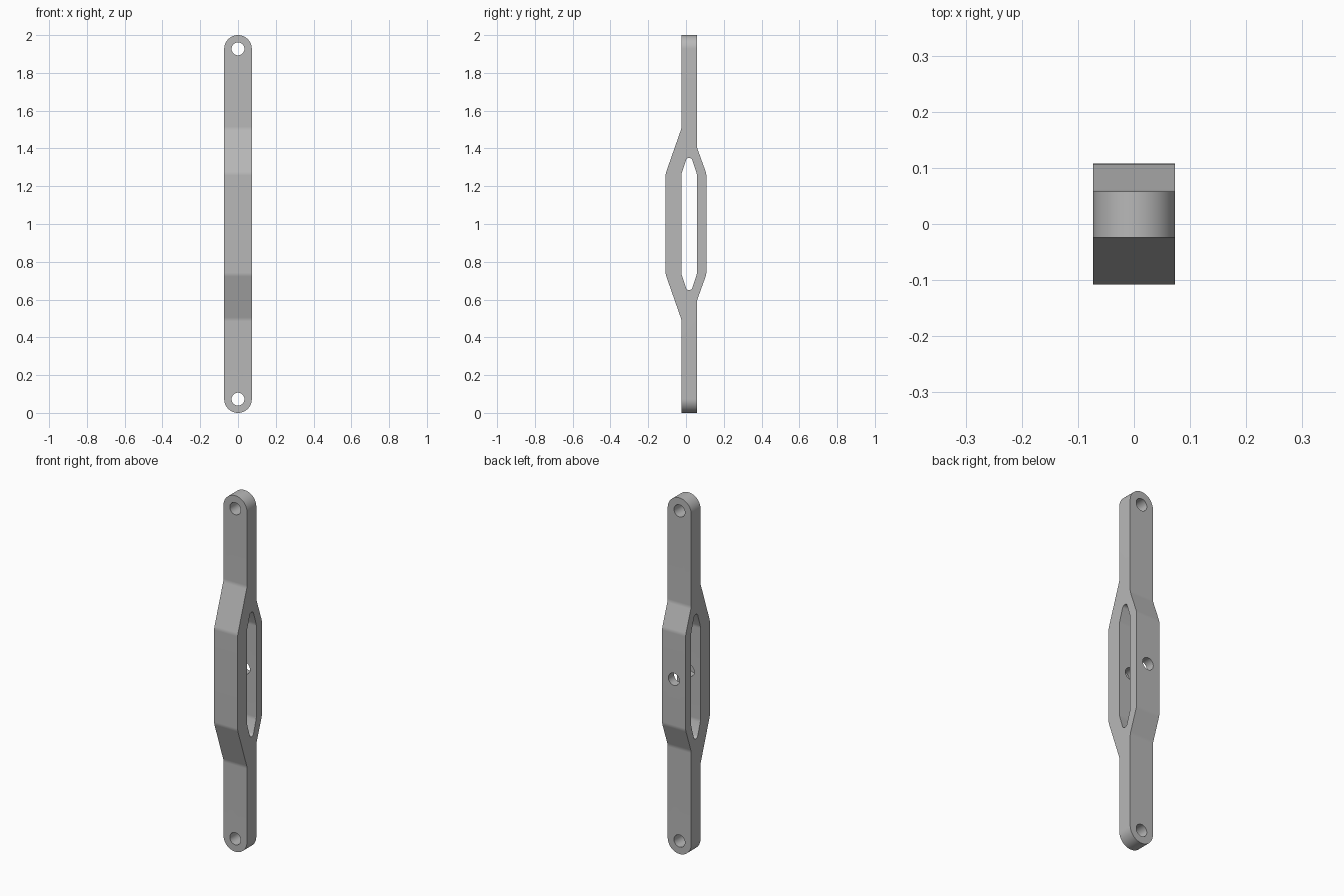
import bpy, bmesh, math
from mathutils import Vector

cube = bpy.data.objects.get("Cube")
if cube:
    bpy.data.objects.remove(cube, do_unlink=True)

HALF_W = 0.073                    # half width, also the end radius
BAR_F, BAR_B = -0.0245, 0.058     # front and back of the plain bar
MID = (BAR_F + BAR_B) / 2
OUT = 0.1075                      # reach of the two struts
HOLE_R = 0.034

steel = bpy.data.materials.new("satin grey metal")
steel.use_nodes = True
grey = (0.48, 0.48, 0.48, 1)
steel.diffuse_color = grey
steel.node_tree.nodes["Principled BSDF"].inputs["Base Color"].default_value = grey


def fillet(corners, steps=8):
    """Round each (u, v, radius) corner of a closed outline."""
    result = []
    n = len(corners)
    for i, (u, v, r) in enumerate(corners):
        p = Vector((u, v))
        if r == 0:
            result.append(p)
            continue
        a = (Vector(corners[i - 1][:2]) - p).normalized()
        b = (Vector(corners[(i + 1) % n][:2]) - p).normalized()
        half = a.angle(b) / 2
        centre = p + (a + b).normalized() * r / math.sin(half)
        start = p + a * r / math.tan(half) - centre
        end = p + b * r / math.tan(half) - centre
        sweep = math.pi - 2 * half
        for k in range(steps + 1):
            t = k / steps
            w0 = math.sin((1 - t) * sweep) / math.sin(sweep)
            w1 = math.sin(t * sweep) / math.sin(sweep)
            result.append(centre + start * w0 + end * w1)
    return result


def prism(name, outline, axis, lo, hi):
    """Extrude an outline along x (outline is y, z) or y (outline is x, z)."""
    def place(p, d):
        return (d, p[0], p[1]) if axis == "x" else (p[0], d, p[1])
    bm = bmesh.new()
    face = bm.faces.new([bm.verts.new(place(p, lo)) for p in outline])
    ext = bmesh.ops.extrude_face_region(bm, geom=[face])
    moved = [g for g in ext["geom"] if isinstance(g, bmesh.types.BMVert)]
    bmesh.ops.translate(bm, verts=moved, vec=place((0, 0), hi - lo))
    bmesh.ops.recalc_face_normals(bm, faces=bm.faces)
    mesh = bpy.data.meshes.new(name)
    bm.to_mesh(mesh)
    bm.free()
    mesh.materials.append(steel)
    obj = bpy.data.objects.new(name, mesh)
    bpy.context.collection.objects.link(obj)
    return obj


def arc(cz, radius, a0, a1, steps):
    return [(radius * math.cos(math.radians(a0 + (a1 - a0) * k / steps)),
             cz + radius * math.sin(math.radians(a0 + (a1 - a0) * k / steps)))
            for k in range(steps + 1)]


def cut(body, tool, operation="DIFFERENCE"):
    tool.hide_render = True
    mod = body.modifiers.new(tool.name, "BOOLEAN")
    mod.operation = operation
    mod.solver = "EXACT"
    mod.object = tool
    bpy.ops.object.select_all(action="DESELECT")
    body.select_set(True)
    bpy.context.view_layer.objects.active = body
    bpy.ops.object.modifier_apply(modifier=mod.name)
    bpy.data.objects.remove(tool, do_unlink=True)


def mirrored(upper):
    """Complete an outline symmetric about the middle height z = 1."""
    return upper + [(u, 2 - v, r) for u, v, r in reversed(upper)]


# Side profile: a long bar that swells into two struts
R = 0.06
link = prism("link_bar", fillet(mirrored([
    (OUT, 1.268, R), (BAR_B, 1.405, R), (BAR_B, 2.1, 0),
    (BAR_F, 2.1, 0), (BAR_F, 1.505, R), (-OUT, 1.268, R)])),
    "x", -0.2, 0.2)

# Rounded ends
ends = arc(2 - HALF_W, HALF_W, 0, 180, 40) + arc(HALF_W, HALF_W, 180, 360, 40)
cut(link, prism("end_rounding", ends, "y", -0.3, 0.3), "INTERSECT")

# Long window between the struts
cut(link, prism("window_cutter", fillet(mirrored([
    (BAR_B, 1.264, R), (MID, 1.39, 0.018), (BAR_F, 1.264, R)])),
    "x", -0.3, 0.3))

# Pin holes in both ends, and a hole through the back strut
# that continues as a blind hole inside the front strut
for name, z, front in (("top_hole", 2 - HALF_W, -0.3),
                       ("bottom_hole", HALF_W, -0.3),
                       ("middle_hole", 1, -0.075)):
    circle = arc(z, HOLE_R, 0, 360, 40)[:-1]
    cut(link, prism(name, circle, "y", front, 0.3))

link.select_set(True)
bpy.context.view_layer.objects.active = link
bpy.ops.object.shade_smooth_by_angle(angle=math.radians(30))
